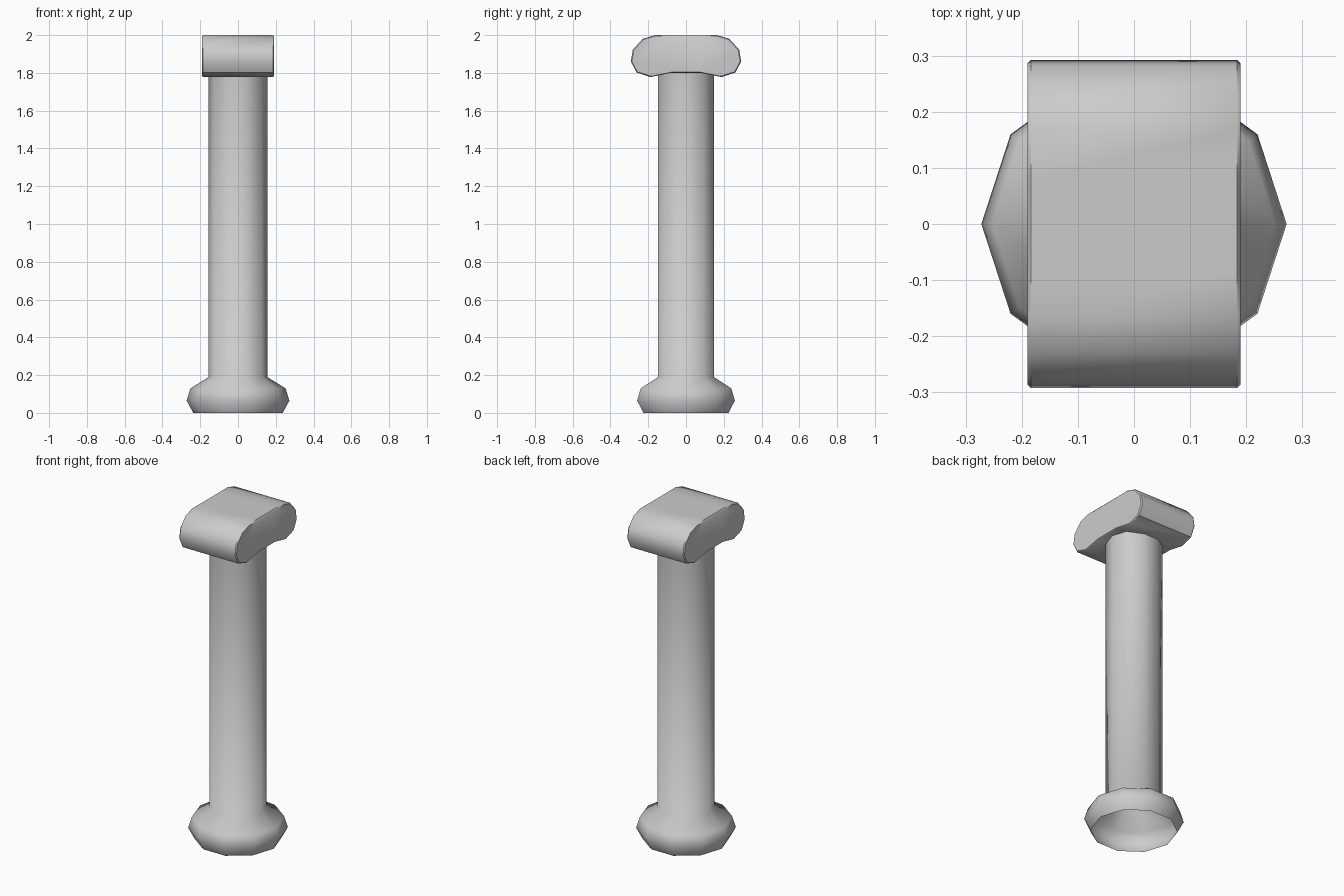
import bpy, bmesh
from math import cos, sin, pi, radians

if "Cube" in bpy.data.objects:
    bpy.data.objects.remove(bpy.data.objects["Cube"])


def finish(name, bm, angle):
    bmesh.ops.recalc_face_normals(bm, faces=bm.faces)
    mesh = bpy.data.meshes.new(name)
    bm.to_mesh(mesh)
    bm.free()
    obj = bpy.data.objects.new(name, mesh)
    bpy.context.collection.objects.link(obj)
    bpy.ops.object.select_all(action='DESELECT')
    obj.select_set(True)
    bpy.context.view_layer.objects.active = obj
    bpy.ops.object.shade_smooth_by_angle(angle=radians(angle))
    return obj


def loft(bm, rings):
    loops = [[bm.verts.new(p) for p in ring] for ring in rings]
    for a, b in zip(loops, loops[1:]):
        n = len(a)
        for i in range(n):
            j = (i + 1) % n
            bm.faces.new((a[i], a[j], b[j], b[i]))
    return loops


# Column: ten-sided shaft flaring into a rounded foot, open underneath
SIDES = 10
profile = [(0.237, 0.0), (0.272, 0.065), (0.252, 0.13), (0.155, 0.19), (0.155, 1.81)]
bm = bmesh.new()
loft(bm, [[(r * cos(2 * pi * i / SIDES), r * sin(2 * pi * i / SIDES), z)
           for i in range(SIDES)] for r, z in profile])
finish("column_shaft_and_foot", bm, 75)

# Capital: scroll-shaped profile in y/z, run along x with softened ends
half = [(0.08, 2.0), (0.165, 2.0), (0.23, 1.98), (0.282, 1.922), (0.292, 1.86),
        (0.262, 1.802), (0.188, 1.778), (0.08, 1.80)]
outline = half + [(-y, z) for y, z in reversed(half)]


def end_outline():
    pts = []
    for y, z in outline:
        dip = 0.004 if abs(y) < 0.1 and z > 1.9 else 0.0
        pts.append((y * 0.982, 1.89 + (z - 1.89) * 0.96 - dip))
    return pts


bm = bmesh.new()
stations = [(-0.19, end_outline()), (-0.184, outline), (0.184, outline), (0.19, end_outline())]
loops = loft(bm, [[(x, y, z) for y, z in pts] for x, pts in stations])
for loop in (loops[0], loops[-1]):
    bm.faces.new(loop)
finish("capital", bm, 40)
